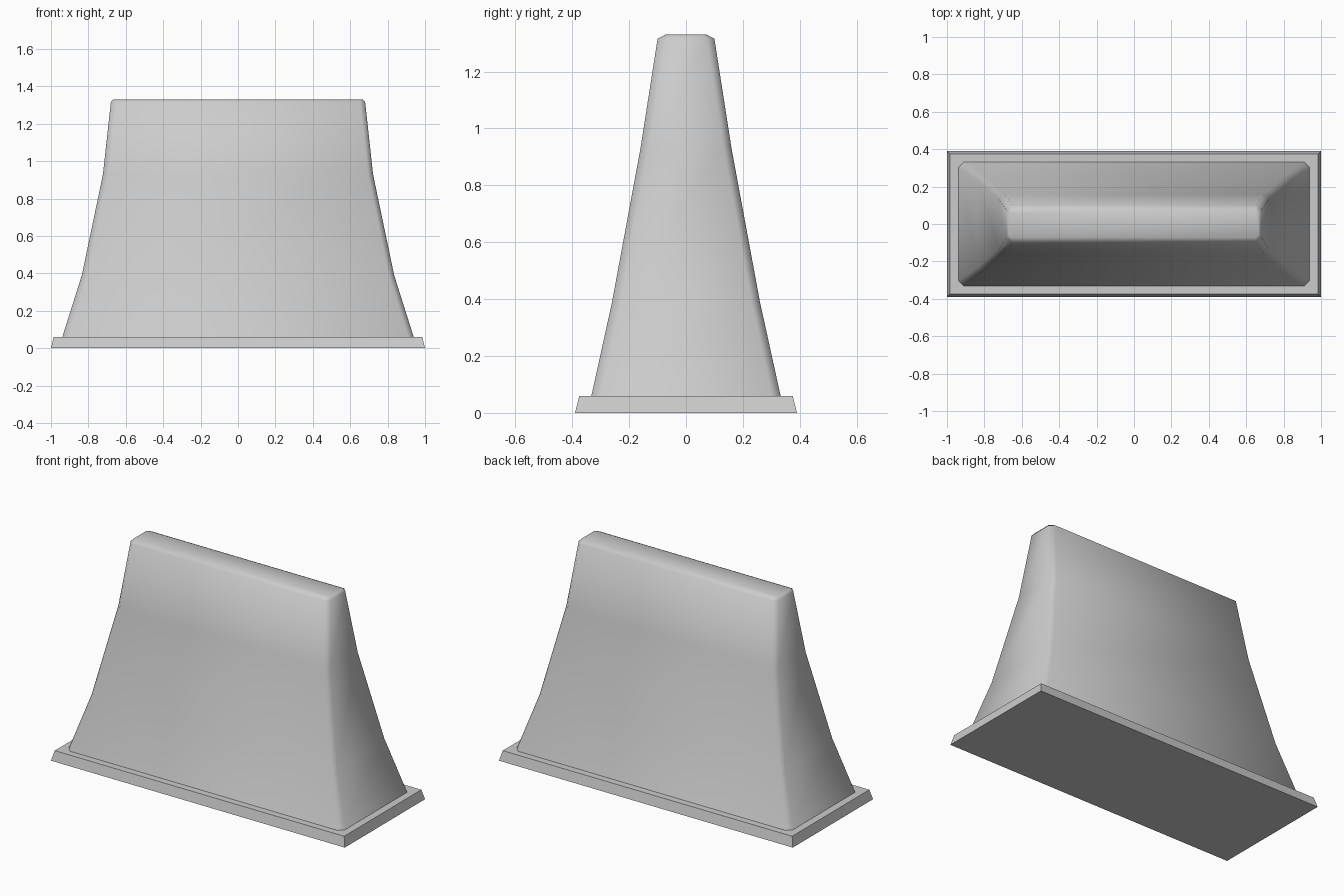
import bpy
import bmesh
import math

cube = bpy.data.objects.get("Cube")
if cube:
    bpy.data.objects.remove(cube, do_unlink=True)

GREY = (0.6, 0.6, 0.6, 1)
concrete = bpy.data.materials.new("light_grey_concrete")
concrete.use_nodes = True
concrete.diffuse_color = GREY
concrete.node_tree.nodes["Principled BSDF"].inputs["Base Color"].default_value = GREY


def ring(hx, hy, z, cut):
    """Rectangle outline, with cut corners when cut > 0."""
    if cut == 0:
        return [(hx, -hy, z), (hx, hy, z), (-hx, hy, z), (-hx, -hy, z)]
    ix, iy = hx - cut, hy - cut
    return [(ix, -hy, z), (hx, -iy, z), (hx, iy, z), (ix, hy, z),
            (-ix, hy, z), (-hx, iy, z), (-hx, -iy, z), (-ix, -hy, z)]


def loft(name, levels, smooth_angle):
    """Skin stacked outlines and close both ends."""
    bm = bmesh.new()
    rings = [[bm.verts.new(p) for p in ring(*level)] for level in levels]
    for low, high in zip(rings, rings[1:]):
        n = len(low)
        for i in range(n):
            j = (i + 1) % n
            bm.faces.new((low[i], low[j], high[j], high[i]))
    bm.faces.new(rings[0][::-1])
    bm.faces.new(rings[-1])
    bmesh.ops.recalc_face_normals(bm, faces=bm.faces)
    mesh = bpy.data.meshes.new(name)
    bm.to_mesh(mesh)
    bm.free()
    mesh.materials.append(concrete)
    obj = bpy.data.objects.new(name, mesh)
    bpy.context.collection.objects.link(obj)
    bpy.ops.object.select_all(action="DESELECT")
    obj.select_set(True)
    bpy.context.view_layer.objects.active = obj
    bpy.ops.object.shade_smooth_by_angle(angle=math.radians(smooth_angle))
    return obj


# Foot plate with sloped rim
loft("base_plate", [(1, 0.39, 0, 0), (0.985, 0.375, 0.06, 0)], 30)

# Flared wall with cut corners and a bevelled top
loft("barrier_wall", [
    (0.94, 0.333, 0.058, 0.03),
    (0.835, 0.26, 0.39, 0.03),
    (0.722, 0.16, 0.93, 0.028),
    (0.68, 0.1, 1.315, 0.028),
    (0.667, 0.072, 1.33, 0.015),
], 46)
